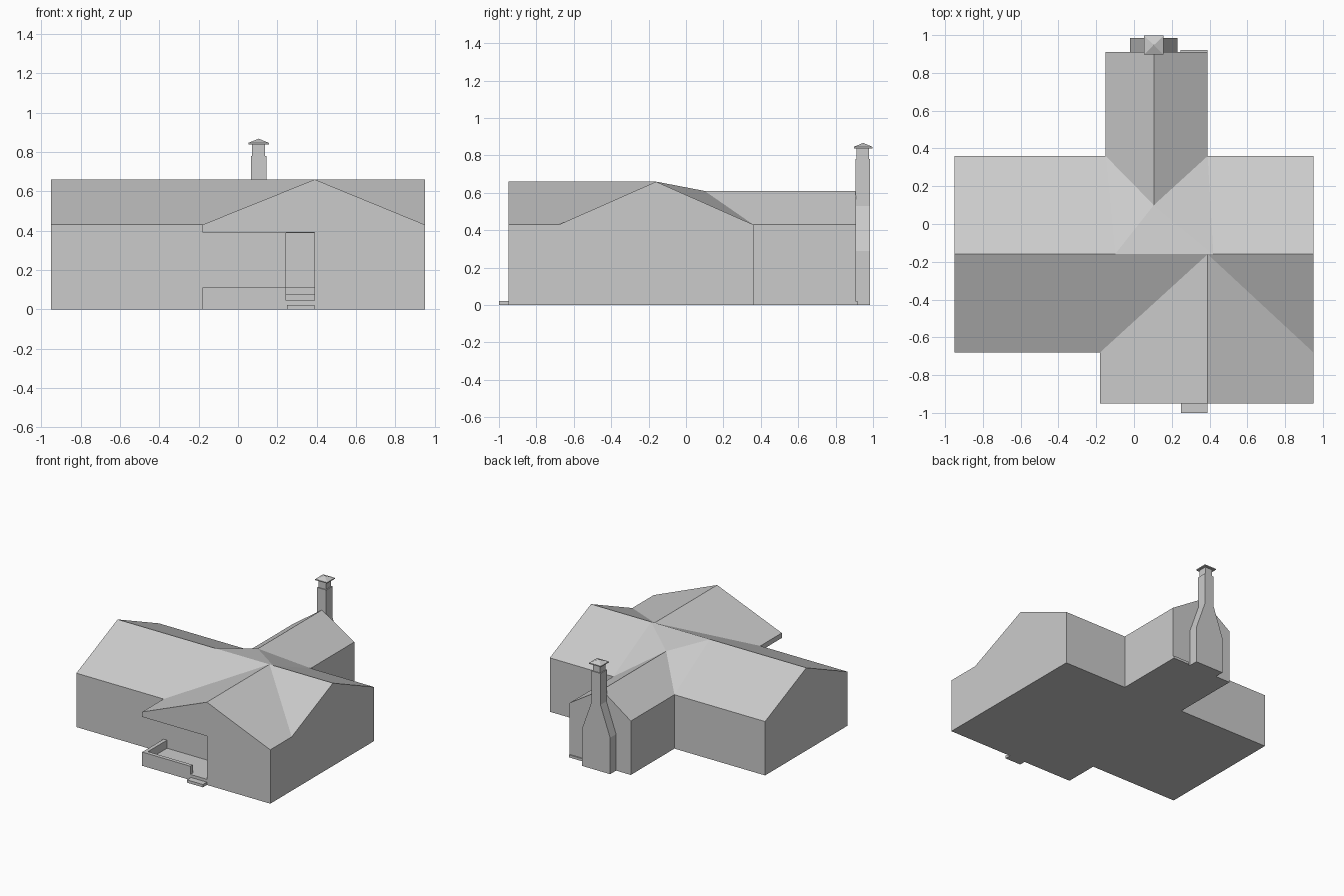
import bpy, bmesh

if "Cube" in bpy.data.objects:
    bpy.data.objects.remove(bpy.data.objects["Cube"])


def add_mesh(name, bm):
    bmesh.ops.recalc_face_normals(bm, faces=bm.faces)
    me = bpy.data.meshes.new(name)
    bm.to_mesh(me)
    bm.free()
    ob = bpy.data.objects.new(name, me)
    bpy.context.collection.objects.link(ob)
    return ob


def prism(name, profile, axis, a, b):
    """Extrude a 2D profile along x (profile y,z) or y (profile x,z)."""
    bm = bmesh.new()
    vs = [bm.verts.new((a, p, q) if axis == 'x' else (p, a, q)) for p, q in profile]
    face = bm.faces.new(vs)
    ext = bmesh.ops.extrude_face_region(bm, geom=[face])
    d = (b - a, 0, 0) if axis == 'x' else (0, b - a, 0)
    bmesh.ops.translate(bm, vec=d, verts=[e for e in ext['geom'] if isinstance(e, bmesh.types.BMVert)])
    return add_mesh(name, bm)


def box(name, x0, x1, y0, y1, z0, z1):
    return prism(name, [(x0, z0), (x1, z0), (x1, z1), (x0, z1)], 'y', y0, y1)


def hull(name, points):
    bm = bmesh.new()
    for p in points:
        bm.verts.new(p)
    bmesh.ops.convex_hull(bm, input=bm.verts)
    return add_mesh(name, bm)


EAVE, RIDGE = 0.43, 0.66

# Main house block with gable ends
main = prism("main_house", [(-0.68, 0), (0.36, 0), (0.36, EAVE), (-0.16, RIDGE), (-0.68, EAVE)], 'x', -0.95, 0.95)

# Entry recess cut into the main front wall
cutter = box("entry_cutter", 0.245, 0.389, -0.75, -0.60, 0.11, 0.389)
cutter.hide_render = True
cutter.hide_viewport = False
cutter.display_type = 'WIRE'
mod = main.modifiers.new("entry", 'BOOLEAN')
mod.operation = 'DIFFERENCE'
mod.solver = 'EXACT'
mod.object = cutter

# Front wing: solid right half, porch ceiling on the left
prism("front_wing_walls", [(-0.18, 0.39), (0.39, 0.39), (0.39, 0), (0.95, 0), (0.95, EAVE), (-0.18, EAVE)],
      'y', -0.95, -0.68)
prism("front_wing_roof", [(-0.18, EAVE), (0.95, EAVE), (0.39, RIDGE)], 'y', -0.95, -0.16)

# Porch floor, parapet and steps
box("porch_floor", -0.18, 0.39, -0.95, -0.68, 0, 0.045)
box("porch_front_parapet", -0.18, 0.245, -0.95, -0.92, 0.045, 0.11)
box("porch_side_parapet", -0.18, -0.15, -0.92, -0.68, 0.045, 0.11)
box("front_step", 0.25, 0.39, -1.0, -0.95, 0, 0.022)
box("entry_step", 0.245, 0.39, -0.73, -0.68, 0.045, 0.075)

# Back wing
prism("back_wing", [(-0.15, 0), (0.39, 0), (0.39, EAVE), (0.105, 0.61), (-0.15, EAVE)], 'y', 0.0, 0.91)
box("back_door_step", 0.245, 0.39, 0.91, 0.92, 0, 0.02)

# Roof saddle blending the back wing into the main ridge
hull("roof_saddle", [(-0.1, -0.16, RIDGE), (0.42, -0.16, RIDGE), (0.105, 0.1, 0.61),
                     (-0.15, 0.36, EAVE), (0.39, 0.36, EAVE)])

# Chimney with sloping shoulders, neck and cap
half = [(0.125, 0), (0.125, 0.29), (0.04, 0.53), (0.04, 0.78)]
cx = 0.105
prism("chimney_stack", [(cx + x, z) for x, z in half] + [(cx - x, z) for x, z in reversed(half)],
      'y', 0.905, 0.985)
box("chimney_neck", 0.072, 0.138, 0.912, 0.978, 0.78, 0.84)
rim = [(cx + sx * 0.052, 0.947 + sy * 0.05) for sx in (-1, 1) for sy in (-1, 1)]
hull("chimney_cap", [(x, y, z) for x, y in rim for z in (0.838, 0.846)] + [(cx, 0.947, 0.867)])
